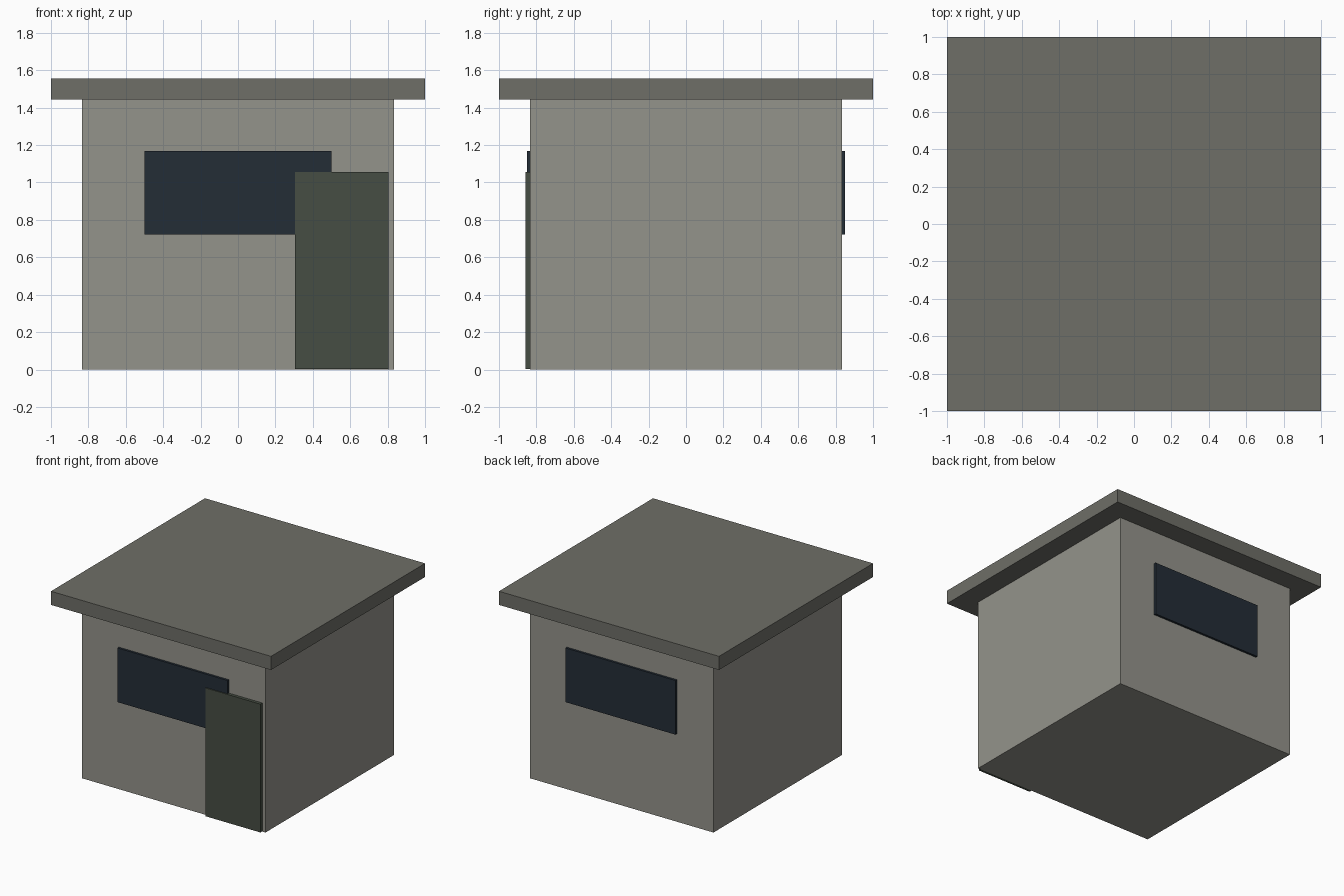
import bpy

if "Cube" in bpy.data.objects:
    bpy.data.objects.remove(bpy.data.objects["Cube"], do_unlink=True)


def material(name, rgb):
    mat = bpy.data.materials.new(name)
    mat.use_nodes = True
    colour = (*rgb, 1.0)
    mat.diffuse_color = colour
    mat.node_tree.nodes["Principled BSDF"].inputs["Base Color"].default_value = colour
    return mat


def box(name, low, high, mat):
    """Box spanning two opposite corners."""
    centre = [(a + b) / 2 for a, b in zip(low, high)]
    bpy.ops.mesh.primitive_cube_add(size=1, location=centre)
    obj = bpy.context.object
    obj.name = name
    obj.scale = [b - a for a, b in zip(low, high)]
    bpy.ops.object.transform_apply(location=False, rotation=False, scale=True)
    obj.data.materials.append(mat)
    return obj


concrete = material("concrete grey", (0.296, 0.292, 0.258))
roofing = material("dark roof grey", (0.156, 0.156, 0.136))
glass = material("dark blue glass", (0.017, 0.026, 0.037))
door_green = material("dark green door", (0.061, 0.075, 0.056))

WALL = 0.833      # half width of the hut
WALL_TOP = 1.444

# Hut body and overhanging slab roof
box("walls", (-WALL, -WALL, 0), (WALL, WALL, WALL_TOP), concrete)
box("roof", (-1, -1, WALL_TOP), (1, 1, 1.556), roofing)

# Matching window panels on the front and back walls
for name, side in (("front_window", -1), ("back_window", 1)):
    y_low, y_high = sorted((side * (WALL - 0.02), side * (WALL + 0.018)))
    box(name, (-0.5, y_low, 0.722), (0.5, y_high, 1.167), glass)

# Door at the left of the front, overlapping the window
box("door", (0.305, -WALL - 0.026, 0.003), (0.805, -WALL + 0.02, 1.057), door_green)
